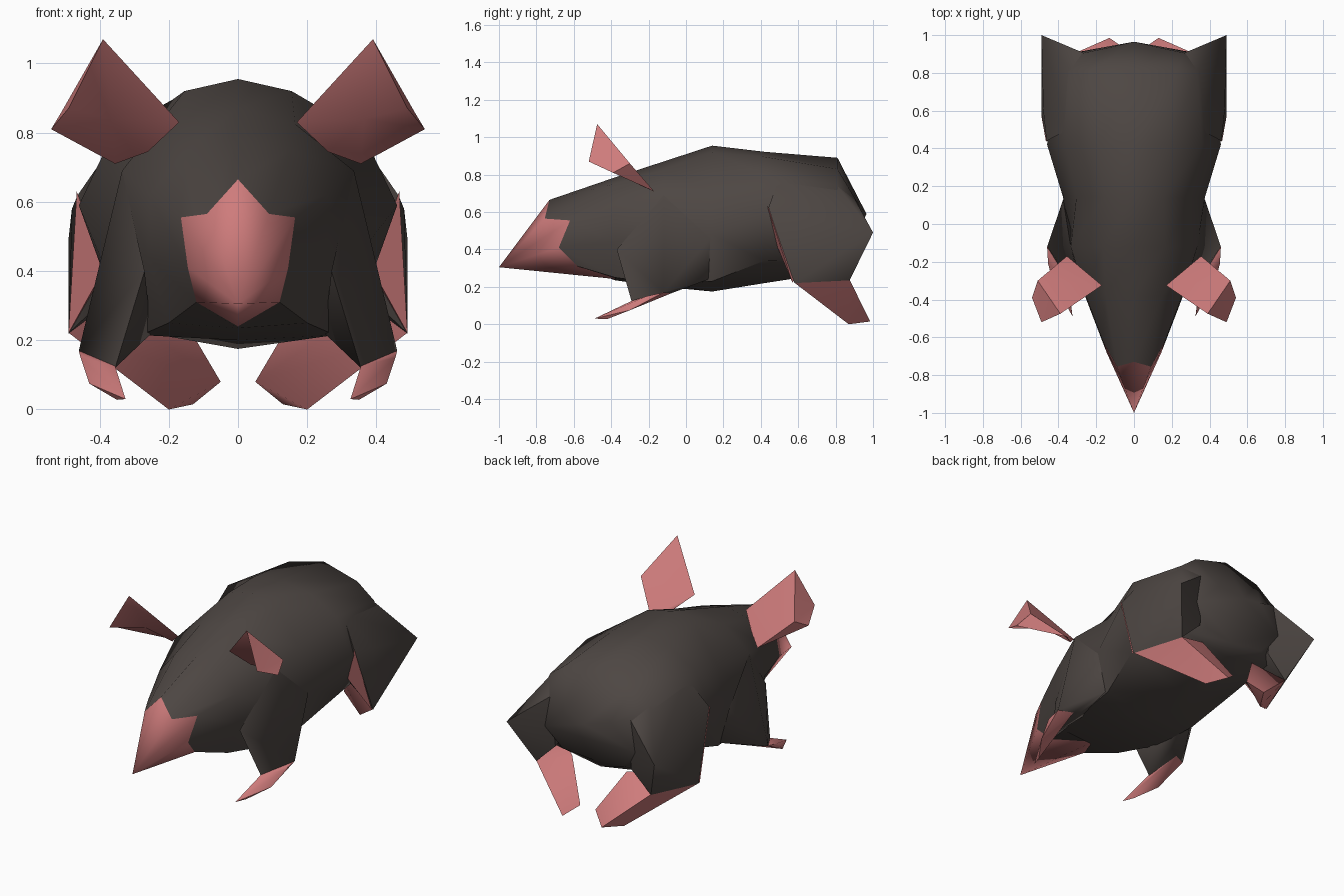
import bpy, bmesh, math

if "Cube" in bpy.data.objects:
    bpy.data.objects.remove(bpy.data.objects["Cube"])


def material(name, rgb):
    m = bpy.data.materials.new(name)
    m.diffuse_color = (*rgb, 1)
    m.use_nodes = True
    m.node_tree.nodes["Principled BSDF"].inputs["Base Color"].default_value = m.diffuse_color
    return m


FUR = material("dark_fur", (0.075, 0.062, 0.056))
SKIN = material("pink_skin", (0.62, 0.2, 0.2))


def finish(bm, name, mat, mirror=False, angle=55):
    bmesh.ops.recalc_face_normals(bm, faces=bm.faces[:])
    me = bpy.data.meshes.new(name)
    bm.to_mesh(me)
    bm.free()
    me.materials.append(mat)
    ob = bpy.data.objects.new(name, me)
    bpy.context.collection.objects.link(ob)
    bpy.ops.object.select_all(action='DESELECT')
    ob.select_set(True)
    bpy.context.view_layer.objects.active = ob
    bpy.ops.object.shade_smooth_by_angle(angle=math.radians(angle))
    if mirror:
        mod = ob.modifiers.new("mirror", 'MIRROR')
        mod.use_mirror_merge = False
    return ob


def hull(name, pts, mat):
    bm = bmesh.new()
    for p in pts:
        bm.verts.new(p)
    res = bmesh.ops.convex_hull(bm, input=bm.verts[:])
    junk = {g for g in res["geom_interior"] + res["geom_unused"]
            if isinstance(g, bmesh.types.BMVert)}
    bmesh.ops.delete(bm, geom=list(junk), context='VERTS')
    return finish(bm, name, mat, True)


def fan(bm, centre, ring):
    for i in range(len(ring)):
        bm.faces.new((centre, ring[i], ring[(i + 1) % len(ring)]))


def full_ring(half):
    # half ring runs from the top centre down to the bottom centre
    return half + [(-x, y, z) for x, y, z in half[-2:0:-1]]


def section(y, *xz):
    return [(x, y, z) for x, z in xz]


# Ring where the pink snout meets the fur
snout_ring = [(0, -.73, .665), (.09, -.755, .565), (.165, -.62, .555),
              (.145, -.68, .41), (.12, -.58, .31), (0, -.36, .24)]

# Body: lofted sections from snout to rump
sections = [
    snout_ring,
    section(-.38, (0, .785), (.15, .75), (.255, .62), (.26, .44), (.2, .25), (0, .235)),
    section(-.12, (0, .87), (.165, .825), (.335, .69), (.35, .45), (.28, .215), (0, .2)),
    section(.14, (0, .955), (.155, .92), (.305, .71), (.375, .48), (.31, .23), (0, .175)),
    section(.42, (0, .922), (.19, .895), (.36, .80), (.46, .59), (.37, .34), (0, .22)),
    section(.81, (0, .89), (.225, .83), (.335, .745), (.42, .56), (.3, .33), (0, .28)),
    [(0, .965, .59), (.15, .93, .63), (.27, .905, .67), (.3, .91, .48),
     (.2, .88, .36), (0, .87, .34)],
]
bm = bmesh.new()
rings = [[bm.verts.new(p) for p in full_ring(s)] for s in sections]
for a, b in zip(rings, rings[1:]):
    n = len(a)
    for i in range(n):
        j = (i + 1) % n
        bm.faces.new((a[i], a[j], b[j], b[i]))
bm.faces.new(rings[-1])
finish(bm, "body", FUR)

# Snout: fan from the nose tip to the fur ring
bm = bmesh.new()
fan(bm, bm.verts.new((0, -1, .305)), [bm.verts.new(p) for p in full_ring(snout_ring)])
finish(bm, "snout", SKIN)

# Ears: flaring wedges with a cupped front
bm = bmesh.new()
P, F, R, C, D, A, B, cup = [bm.verts.new(p) for p in (
    (.17, -.325, .83), (.26, -.25, .745), (.355, -.17, .71), (.54, -.39, .81),
    (.49, -.52, .87), (.39, -.475, 1.07), (.51, -.30, .86), (.365, -.355, .84))]
fan(bm, cup, [P, F, R, C, D, A])
for f in ((P, R, B, A), (P, F, R), (R, C, B), (B, C, D), (A, B, D)):
    bm.faces.new(f)
finish(bm, "ears", SKIN, True)

# Front legs and paws
hull("front_legs", [(.335, -.12, .69), (.27, -.37, .40), (.39, -.10, .41),
                    (.375, .13, .46), (.355, -.29, .12), (.46, -.12, .17),
                    (.38, -.08, .165), (.25, -.15, .22), (.31, .12, .24)], FUR)
hull("front_paws", [(.355, -.29, .125), (.46, -.12, .17), (.455, -.21, .15),
                    (.38, -.08, .165), (.325, -.49, .03), (.35, -.42, .028),
                    (.43, -.30, .075)], SKIN)

# Hind thighs with the outward heel corner
hull("hind_thighs", [(.49, 1.0, .49), (.463, .44, .62), (.48, .60, .58),
                     (.345, .50, .79), (.33, .81, .74), (.49, .58, .22),
                     (.38, .875, .235), (.265, .905, .665), (.25, .88, .36),
                     (.3, .55, .4)], FUR)

# Pink front lining of the thighs
hull("thigh_linings", [(.466, .436, .63), (.385, .49, .41), (.49, .57, .22),
                       (.40, .62, .36)], SKIN)

# Hind feet slanting inward to the ground
hull("hind_feet", [(.49, .58, .222), (.38, .875, .237), (.20, .87, 0),
                   (.13, .985, .015), (.05, .93, .08), (.18, .82, .30),
                   (.38, .64, .30)], SKIN)
